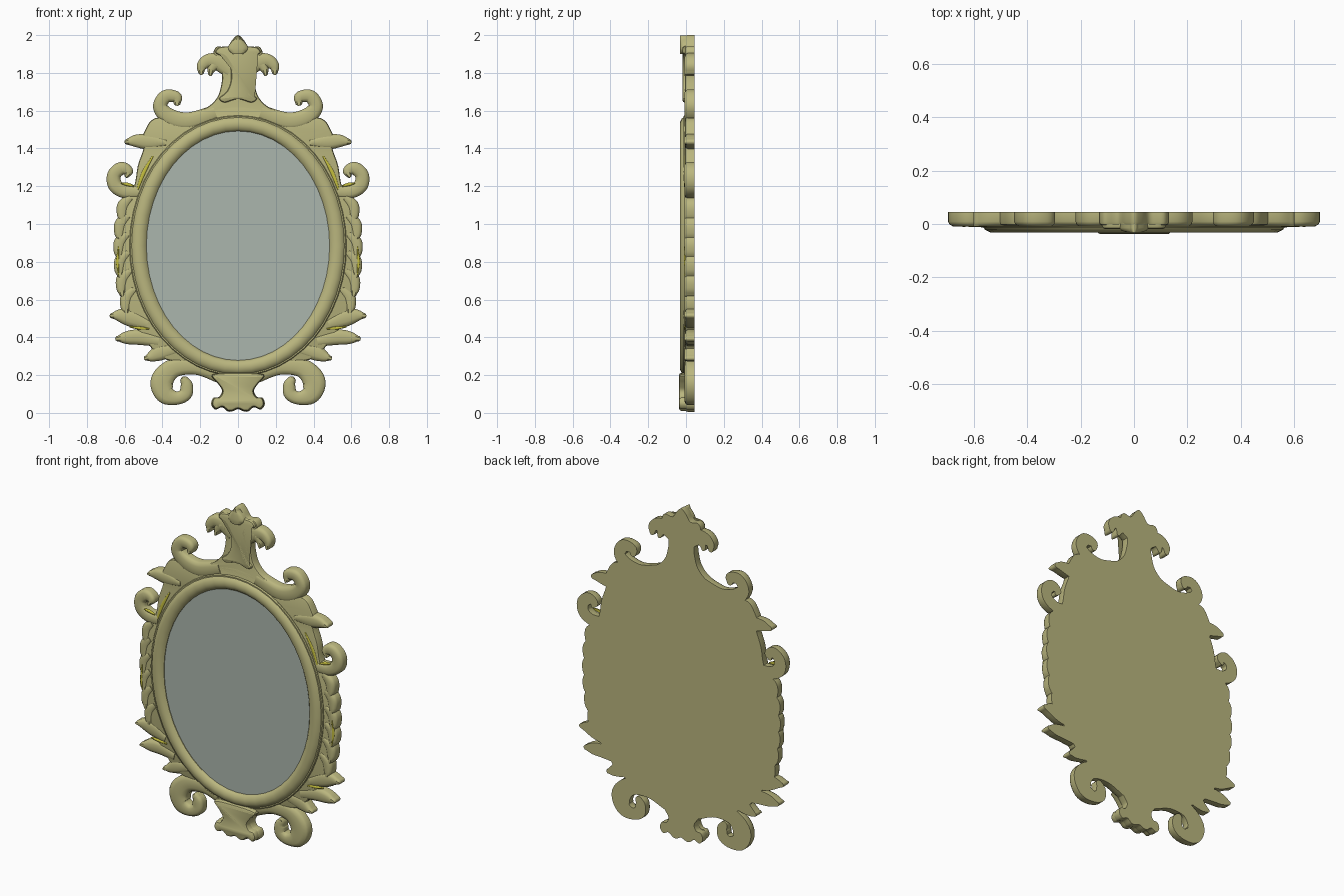
import bpy, bmesh, math
from mathutils import Vector

cube = bpy.data.objects.get("Cube")
if cube:
    bpy.data.objects.remove(cube)

BACK, FRONT = 0.045, -0.005


def material(name, rgb):
    mat = bpy.data.materials.new(name)
    mat.use_nodes = True
    colour = (*rgb, 1)
    mat.diffuse_color = colour
    mat.node_tree.nodes["Principled BSDF"].inputs["Base Color"].default_value = colour
    return mat


GILT = material("antique gilt", (0.49, 0.467, 0.21))
GLASS = material("mirror grey", (0.41, 0.47, 0.42))
YELLOW = material("yellow gilt", (0.56, 0.52, 0.05))


def finish(name, bm, mat, mirrored=False, angle=40):
    bmesh.ops.recalc_face_normals(bm, faces=bm.faces)
    mesh = bpy.data.meshes.new(name)
    bm.to_mesh(mesh)
    bm.free()
    mesh.materials.append(mat)
    obj = bpy.data.objects.new(name, mesh)
    bpy.context.collection.objects.link(obj)
    bpy.ops.object.select_all(action="DESELECT")
    obj.select_set(True)
    bpy.context.view_layer.objects.active = obj
    bpy.ops.object.shade_smooth_by_angle(angle=math.radians(angle))
    if mirrored:
        mod = obj.modifiers.new("Mirror", "MIRROR")
        mod.use_mirror_merge = False
    return obj


def smooth_path(points, steps, closed=False):
    """Catmull-Rom samples through the points."""
    p = [Vector(q) for q in points]
    n = len(p)
    pick = (lambda i: p[i % n]) if closed else (lambda i: p[max(0, min(n - 1, i))])
    out = []
    for i in range(n if closed else n - 1):
        a, b, c, d = (pick(i + k) for k in (-1, 0, 1, 2))
        for s in range(steps):
            t = s / steps
            out.append(b + (c - a) * t / 2 + (a - b * 2.5 + c * 2 - d / 2) * t ** 2
                       + (b * 3 - a - c * 3 + d) * t ** 3 / 2)
    return out if closed else out + [p[-1]]


def bridge(bm, rings):
    for r, s in zip(rings, rings[1:]):
        for i in range(len(r)):
            j = (i + 1) % len(r)
            bm.faces.new((r[i], r[j], s[j], s[i]))


def plate(name, half, front=FRONT, back=BACK, soft=0.012, mat=GILT):
    """Symmetric carved slab from the outline of its left half, top to bottom."""
    other = [(-x, z) for x, z in reversed(half) if x > 0]
    path = smooth_path(half + other, 4, closed=True)
    n = len(path)
    # the outline runs clockwise, so the inward normal is on its right
    inward = []
    for i in range(n):
        d = (path[(i + 1) % n] - path[i - 1]).normalized()
        inward.append(Vector((d.y, -d.x)))
    bm = bmesh.new()
    rings = []
    for inset, y in ((0, back), (0, front + soft), (soft * 0.3, front + soft * 0.3), (soft, front)):
        rings.append([bm.verts.new((p.x + m.x * inset, y, p.y + m.y * inset))
                      for p, m in zip(path, inward)])
    bridge(bm, rings)
    bm.faces.new(rings[0])
    bm.faces.new(rings[-1])
    return finish(name, bm, mat)


def stroke(name, points, front=-0.009, back=BACK, mat=GILT, mirrored=True):
    """Rounded carved band along (x, z, half width) points, with a round tip."""
    path = smooth_path(points, 6)
    end, way = path[-1], path[-1] - path[-2]
    way.z = 0
    way.normalize()
    for k in (30, 60, 85):
        a = math.radians(k)
        tip = end + way * end.z * math.sin(a)
        tip.z = end.z * math.cos(a)
        path.append(tip)
    deep = min(0.018, (back - front) * 0.6)
    section = [(-1, back), (-1, front + deep), (-0.85, front + deep * 0.4), (-0.45, front),
               (0.45, front), (0.85, front + deep * 0.4), (1, front + deep), (1, back)]
    bm = bmesh.new()
    rings = []
    for i, p in enumerate(path):
        d = path[min(i + 1, len(path) - 1)] - path[max(i - 1, 0)]
        side = Vector((-d.y, d.x)).normalized() * p.z
        rings.append([bm.verts.new((p.x + side.x * s, y, p.y + side.y * s)) for s, y in section])
    bridge(bm, rings)
    bm.faces.new(rings[0])
    bm.faces.new(rings[-1])
    return finish(name, bm, mat, mirrored)


def oval(bm, rx, rz, y, count=48):
    turn = [math.tau * i / count for i in range(count)]
    return [bm.verts.new((rx * math.sin(a), y, 0.885 + rz * math.cos(a))) for a in turn]


# carved back panel
plate("back_panel", [
    (0, 1.63), (.14, 1.61), (.3, 1.57), (.44, 1.56), (.49, 1.5), (.51, 1.44), (.5, 1.4),
    (.53, 1.31), (.55, 1.2), (.6, 1.12), (.63, 1.03), (.635, .9), (.63, .78), (.61, .67),
    (.59, .57), (.55, .47), (.48, .37), (.4, .29), (.28, .26), (.15, .2), (0, .18)])

# moulded oval frame: (position across the band, y)
bm = bmesh.new()
rings = [oval(bm, .485 + .09 * t, .607 + .083 * t, y) for t, y in (
    (0, 0), (0, -.012), (.12, -.024), (.35, -.032), (.6, -.031), (.8, -.022),
    (.87, -.014), (.95, -.014), (1, -.009), (1, 0))]
bridge(bm, rings)
finish("oval_frame", bm, GILT)

# mirror glass
bm = bmesh.new()
bm.faces.new(oval(bm, .487, .609, -.008))
finish("mirror_glass", bm, GLASS)

# crest: slab, raised relief and bud
plate("crest", [
    (0, 2), (.03, 1.975), (.06, 1.935), (.11, 1.94), (.13, 1.905), (.11, 1.86), (.085, 1.79),
    (.09, 1.73), (.11, 1.67), (.16, 1.62), (.25, 1.58), (.2, 1.53), (0, 1.53)])
plate("crest_relief", [
    (0, 1.985), (.04, 1.945), (.1, 1.935), (.118, 1.905), (.07, 1.88), (.042, 1.83), (.037, 1.76),
    (.06, 1.70), (.1, 1.665), (.07, 1.643), (0, 1.662)], front=-.019, back=0)
stroke("crest_bud", [(0, 1.9, .03), (0, 1.925, .055), (0, 1.955, .042), (0, 1.983, .014)],
       front=-.032, mirrored=False)
stroke("crest_leaf", [(.04, 1.81, .04), (.1, 1.855, .045), (.155, 1.865, .036),
                      (.19, 1.838, .029), (.195, 1.805, .016)])
stroke("crest_small_leaf", [(.08, 1.85, .03), (.12, 1.845, .03), (.14, 1.82, .022),
                            (.146, 1.797, .013)])

# scrolls, each curling from the panel to its tip
stroke("crest_scroll", [(.12, 1.59, .04), (.26, 1.545, .046), (.36, 1.565, .045), (.412, 1.62, .038),
                        (.383, 1.675, .035), (.327, 1.672, .03), (.322, 1.645, .02)])
stroke("side_scroll", [(.53, 1.17, .035), (.6, 1.172, .036), (.65, 1.205, .038), (.656, 1.26, .036),
                       (.617, 1.295, .034), (.58, 1.28, .026), (.588, 1.258, .014)])
stroke("bottom_scroll", [(.1, .22, .06), (.22, .247, .045), (.34, .237, .05), (.402, .17, .06),
                         (.385, .1, .052), (.325, .078, .035), (.278, .1, .035),
                         (.272, .145, .033), (.282, .17, .024)])

# leaves on the shoulders and lower sides
stroke("shoulder_leaf", [(.38, 1.43, .02), (.47, 1.435, .04), (.54, 1.44, .033), (.585, 1.435, .016)])
stroke("upper_leaf", [(.48, .47, .03), (.56, .5, .045), (.62, .515, .036), (.665, .515, .015)])
stroke("middle_leaf", [(.42, .38, .03), (.52, .4, .04), (.59, .398, .034), (.635, .393, .015)])
stroke("lower_leaf", [(.32, .34, .03), (.41, .32, .042), (.455, .3, .03), (.485, .29, .014)])

# overlapping lobes down each side
for i, x in enumerate((.618, .632, .635, .632, .622, .6)):
    z = 1.12 - i * .097
    stroke("side_lobe", [(x - .05, z + .02, .02), (x - .012, z - .02, .032),
                         (x - .004, z - .07, .027), (x - .008, z - .1, .016)])

# foot: slab and raised relief
foot = [(0, .22), (.14, .21), (.11, .16), (.085, .12), (.1, .085), (.13, .08), (.142, .045),
        (.12, .017), (.085, .03), (.055, .008), (.03, .008), (0, .02)]
plate("foot", foot)
plate("foot_relief", [(x * .97, z * .95 + .004) for x, z in foot], front=-.038, back=0, soft=.016)

# bright gilt slivers in the hollows
stroke("frame_sliver", [(.45, 1.36, .004), (.5, 1.27, .01), (.54, 1.16, .004)],
       front=-.008, back=-.002, mat=YELLOW)
stroke("leaf_sliver", [(.47, .445, .004), (.52, .449, .008), (.57, .455, .004)],
       front=-.011, back=-.002, mat=YELLOW)
stroke("lobe_sliver", [(.632, .88, .003), (.638, .8, .008), (.632, .73, .003)],
       front=-.011, back=-.002, mat=YELLOW)
stroke("scroll_sliver", [(.55, 1.2, .004), (.585, 1.21, .009), (.615, 1.215, .004)],
       front=-.011, back=-.002, mat=YELLOW)
